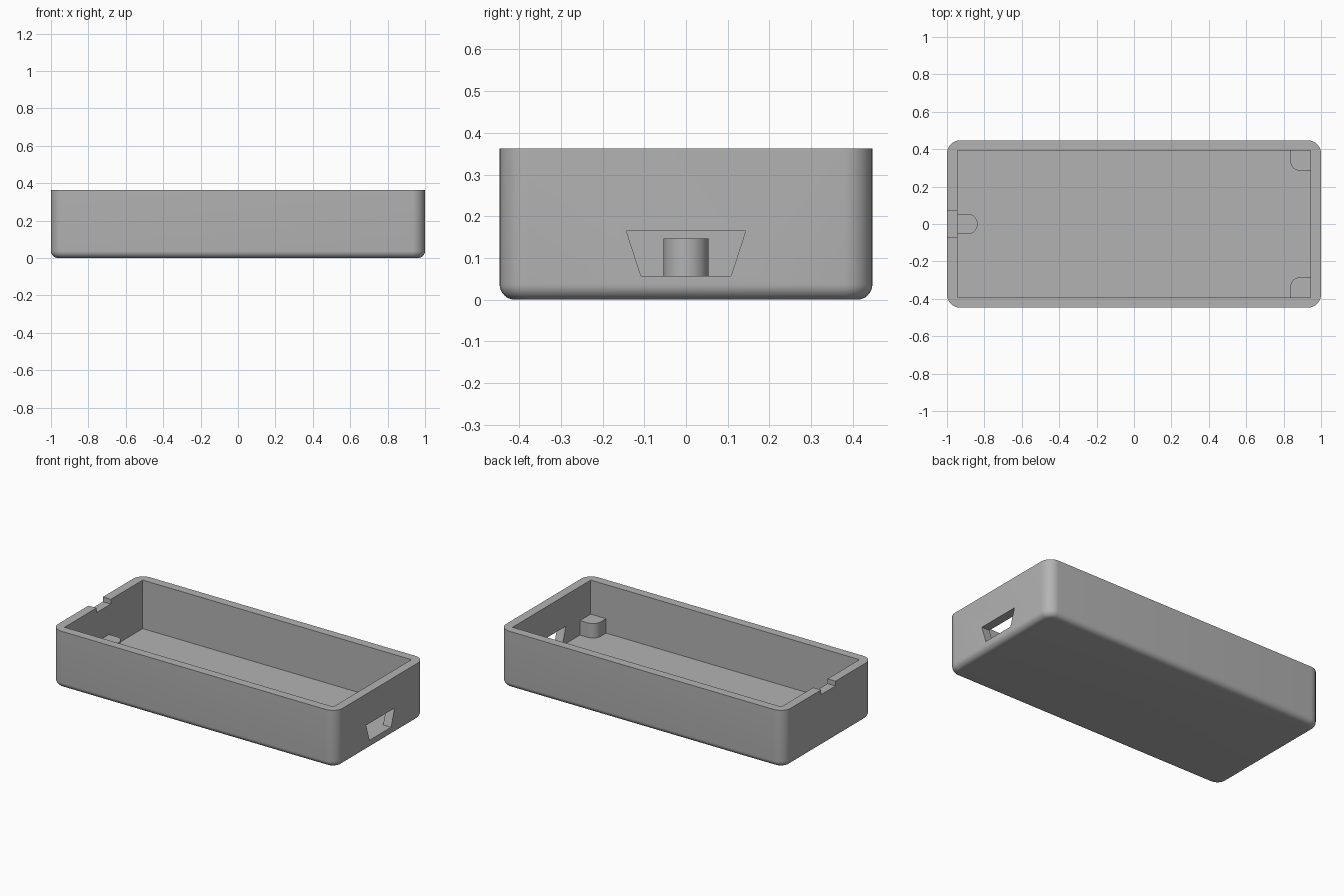
import bpy, bmesh
from math import sin, cos, pi, radians

if "Cube" in bpy.data.objects:
    bpy.data.objects.remove(bpy.data.objects["Cube"], do_unlink=True)

grey = bpy.data.materials.new("plain grey")
grey.use_nodes = True
grey.diffuse_color = (0.45, 0.45, 0.45, 1)
grey.node_tree.nodes["Principled BSDF"].inputs["Base Color"].default_value = grey.diffuse_color

HALF_X, HALF_Y, HEIGHT = 1.0, 0.447, 0.363
IN_X, IN_Y, FLOOR = 0.944, 0.392, 0.055
CORNER, FILLET = 0.07, 0.037
POST, POST_TOP = 0.108, 0.147


def loft(name, rings):
    """Closed solid through rings of equal point count."""
    bm = bmesh.new()
    loops = [[bm.verts.new(p) for p in ring] for ring in rings]
    n = len(loops[0])
    for a, b in zip(loops, loops[1:]):
        for i in range(n):
            j = (i + 1) % n
            bm.faces.new((a[i], a[j], b[j], b[i]))
    bm.faces.new(loops[0][::-1])
    bm.faces.new(loops[-1])
    bmesh.ops.recalc_face_normals(bm, faces=bm.faces)
    mesh = bpy.data.meshes.new(name)
    bm.to_mesh(mesh)
    bm.free()
    mesh.materials.append(grey)
    obj = bpy.data.objects.new(name, mesh)
    bpy.context.collection.objects.link(obj)
    return obj


def rounded_rect(hx, hy, r, z, steps=10):
    ring = []
    for k, (sx, sy) in enumerate(((1, 1), (-1, 1), (-1, -1), (1, -1))):
        for i in range(steps + 1):
            a = (k + i / steps) * pi / 2
            ring.append((sx * (hx - r) + r * cos(a), sy * (hy - r) + r * sin(a), z))
    return ring


def block(name, x0, x1, y, z0, z1, top_y=None):
    """Box along x; top_y flares its upper edge."""
    t = top_y or y
    side = ((-y, z0), (y, z0), (t, z1), (-t, z1))
    return loft(name, [[(x, a, b) for a, b in side] for x in (x0, x1)])


def prism(name, outline, z0, z1):
    return loft(name, [[(x, y, z) for x, y in outline] for z in (z0, z1)])


def smooth(obj):
    bpy.ops.object.select_all(action="DESELECT")
    obj.select_set(True)
    bpy.context.view_layer.objects.active = obj
    bpy.ops.object.shade_smooth_by_angle(angle=radians(30))


# Outer body with rounded corners and a rounded lower edge
rings = []
for i in range(9):
    a = i / 8 * pi / 2
    d = FILLET * (1 - sin(a))
    rings.append(rounded_rect(HALF_X - d, HALF_Y - d, CORNER - d, FILLET * (1 - cos(a))))
rings.append(rounded_rect(HALF_X, HALF_Y, CORNER, HEIGHT))
tray = loft("tray", rings)

# Cavity, flared port in the right end and notch in the opposite rim
cutters = [
    block("cavity_cutter", -IN_X, IN_X, IN_Y, FLOOR, HEIGHT + 0.1),
    block("port_cutter", 0.9, 1.1, 0.108, 0.057, 0.165, 0.143),
    block("notch_cutter", -1.1, -0.9, 0.072, HEIGHT - 0.03, HEIGHT + 0.1),
]
bpy.context.view_layer.objects.active = tray
for cutter in cutters:
    mod = tray.modifiers.new(cutter.name, "BOOLEAN")
    mod.operation, mod.solver, mod.object = "DIFFERENCE", "EXACT", cutter
    bpy.ops.object.modifier_apply(modifier=mod.name)
for cutter in cutters:
    bpy.data.objects.remove(cutter, do_unlink=True)
smooth(tray)

# Corner posts with one rounded inner corner
R = POST / 2
SINK = 0.01
for name, s in (("back_corner_post", 1), ("front_corner_post", -1)):
    x0, y0 = IN_X - POST, IN_Y - POST
    outline = [(IN_X + SINK, y0), (IN_X + SINK, IN_Y + SINK), (x0, IN_Y + SINK)]
    outline += [(x0 + R - R * cos(i * pi / 20), y0 + R - R * sin(i * pi / 20)) for i in range(11)]
    smooth(prism(name, [(x, s * y) for x, y in outline], FLOOR - SINK, POST_TOP))

# Round-ended post in the middle of the left end wall
outline = [(-IN_X - SINK, R), (-IN_X - SINK, -R)]
outline += [(-IN_X + R + R * cos(a), R * sin(a)) for a in (-pi / 2 + i * pi / 20 for i in range(21))]
smooth(prism("end_post", outline, FLOOR - SINK, POST_TOP))
